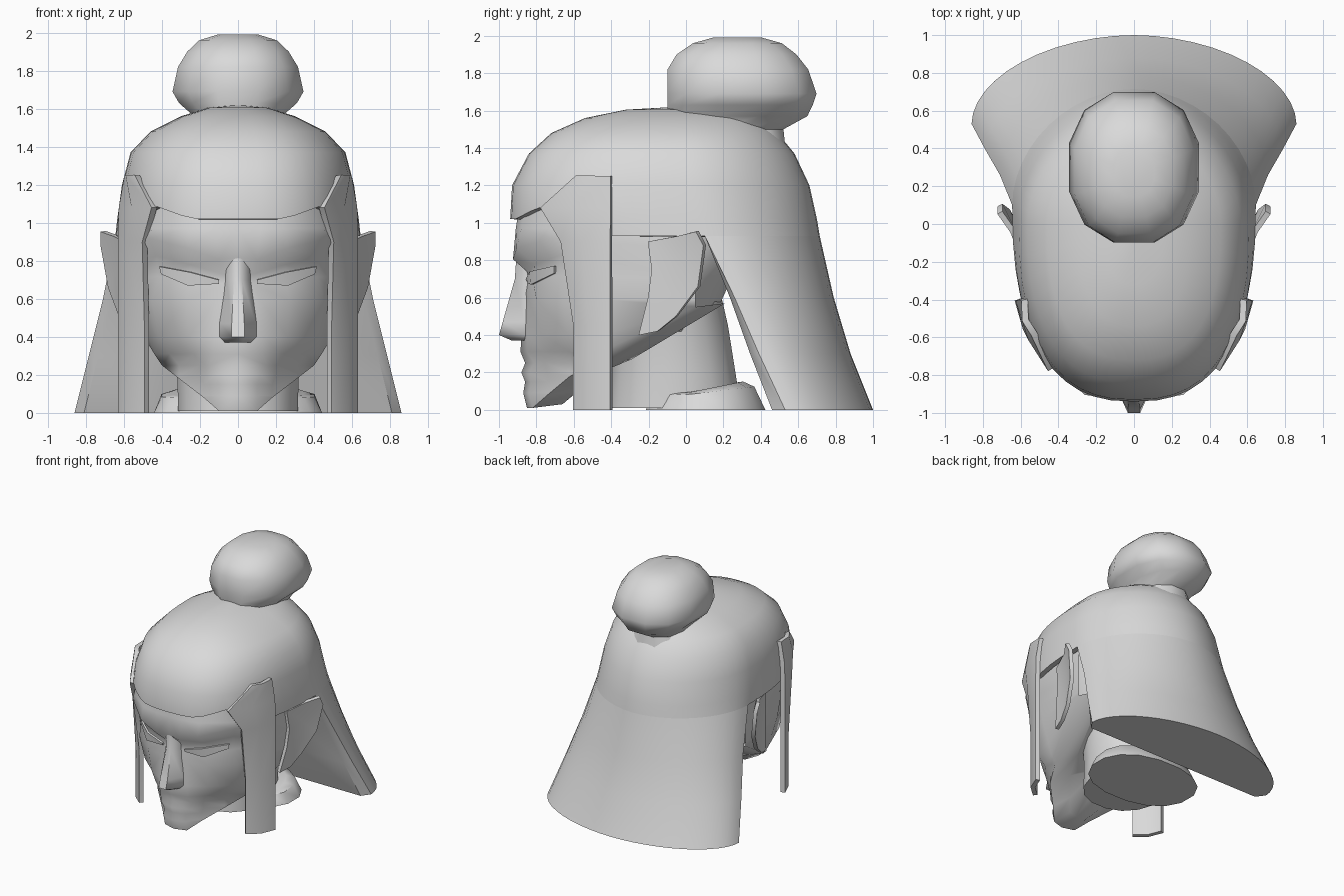
import bpy, bmesh, math

cube = bpy.data.objects.get("Cube")
if cube:
    bpy.data.objects.remove(cube, do_unlink=True)

clay = bpy.data.materials.new("plain_grey")
clay.use_nodes = True
grey = (0.7, 0.7, 0.7, 1)
clay.diffuse_color = grey
clay.node_tree.nodes["Principled BSDF"].inputs["Base Color"].default_value = grey
parts = []


def grid(name, rows, closed=False, caps=False, mirror=False, thick=0, offset=-1, keep=None):
    """Skin rows of points with quads, then add optional mirror and thickness."""
    bm = bmesh.new()
    verts = [[bm.verts.new(p) for p in row] for row in rows]
    count = len(rows[0])
    for i in range(len(rows) - 1):
        for j in range(count if closed else count - 1):
            if keep and not keep(i, j):
                continue
            k = (j + 1) % count
            bm.faces.new((verts[i][j], verts[i][k], verts[i + 1][k], verts[i + 1][j]))
    if caps:
        bm.faces.new(verts[0])
        bm.faces.new(verts[-1])
    loose = [v for v in bm.verts if not v.link_faces]
    bmesh.ops.delete(bm, geom=loose, context='VERTS')
    bmesh.ops.remove_doubles(bm, verts=bm.verts, dist=0.002)
    bmesh.ops.recalc_face_normals(bm, faces=bm.faces)
    mesh = bpy.data.meshes.new(name)
    bm.to_mesh(mesh)
    bm.free()
    obj = bpy.data.objects.new(name, mesh)
    bpy.context.collection.objects.link(obj)
    mesh.materials.append(clay)
    if thick:
        mod = obj.modifiers.new("thickness", 'SOLIDIFY')
        mod.thickness, mod.offset = thick, offset
    if mirror:
        mod = obj.modifiers.new("mirror", 'MIRROR')
        mod.merge_threshold = 0.002
    parts.append(obj)


def power(value, p):
    return math.copysign(abs(value) ** (2 / p), value)


def oval(z, rx, front, back, sides=16, p=2.2):
    """Horizontal rounded ring between a front and a back y."""
    mid, ry = (front + back) / 2, (back - front) / 2
    angles = [2 * math.pi * (i + 0.5) / sides for i in range(sides)]
    return [(rx * power(math.sin(a), p), mid - ry * power(math.cos(a), p), z) for a in angles]


def loft(name, rings, **options):
    grid(name, [oval(*r, **options) for r in rings], closed=True, caps=True)


# Hair levels: height, half width, front y, widest y, back y
crown_levels = [
    (1.62, 0.01, -0.05, 0, 0.05), (1.605, 0.16, -0.32, 0, 0.28),
    (1.56, 0.30, -0.54, 0, 0.4), (1.48, 0.46, -0.72, 0, 0.49),
    (1.37, 0.565, -0.84, 0, 0.58), (1.2, 0.61, -0.93, 0.02, 0.66),
    (1.02, 0.635, -0.94, 0.06, 0.7), (0.93, 0.645, -0.9, 0.1, 0.715),
]
curtain_levels = [
    crown_levels[-1], (0.6, 0.71, -0.9, 0.26, 0.79),
    (0.3, 0.785, -0.9, 0.39, 0.88), (0, 0.86, -0.9, 0.53, 1),
]
STEPS = 48


def hair_ring(z, w, front, mid, back):
    ring = []
    for i in range(STEPS):
        a = 2 * math.pi * i / STEPS
        c, s = math.cos(a), math.sin(a)
        p = 2.5 if c > 0 else 1.9
        depth = mid - front if c > 0 else back - mid
        x, y = w * power(s, p), mid - depth * power(c, p)
        # the hairline rises towards the temples
        lift = 0.07 * max(0, 1 - abs(y + 0.78) / 0.13) if z == 1.02 else 0
        ring.append((x, y, z + lift))
    return ring


def crown_face(i, j):
    turn = abs(j + 0.5 - STEPS / 2) / (STEPS / 2)   # 0 at the back, 1 at the front
    return i < 6 or turn < 0.72


grid("hair_crown", [hair_ring(*level) for level in crown_levels], closed=True,
     thick=0.04, keep=crown_face)

# Flared hair curtain behind the ears: solid, with a nearly flat front
curtain = []
for level in curtain_levels:
    z, w, front, mid, back = level
    tuck = 0.07 * (0.93 - z) / 0.93
    arc = hair_ring(*level)[STEPS // 4:3 * STEPS // 4 + 1]
    inner = [(x * (w - 0.05), mid - tuck, z) for x in (-1, -0.5, 0, 0.5, 1)]
    curtain.append(arc + inner)
grid("hair_curtain", curtain, closed=True, caps=True)

# Bun on the crown
loft("hair_bun", [
    (1.4, 0.26, -0.02, 0.54), (1.5, 0.21, -0.08, 0.53), (1.57, 0.25, -0.11, 0.66),
    (1.63, 0.32, -0.11, 0.69), (1.69, 0.355, -0.11, 0.71), (1.82, 0.325, -0.11, 0.665),
    (1.9, 0.275, -0.06, 0.6), (1.96, 0.21, 0.03, 0.52), (1.99, 0.11, 0.14, 0.41)],
    sides=12, p=2.3)

# Skull beneath the hair
loft("skull", [
    (0.42, 0.4, -0.6, 0.12), (0.7, 0.54, -0.55, 0.25), (1, 0.57, -0.7, 0.5),
    (1.3, 0.5, -0.7, 0.4), (1.5, 0.25, -0.45, 0.25)])

# Neck, with a collar flaring out at the base
loft("neck", [
    (0.01, 0.32, -0.42, 0.3), (0.2, 0.325, -0.4, 0.27),
    (0.45, 0.34, -0.4, 0.23), (0.8, 0.4, -0.4, 0.15)])
grid("collar", [
    [(x, y, z + max(0, 0.2 * y)) for x, y, z in oval(0.09, 0.35, -0.16, 0.31)],
    [(x, y, z + max(0, 0.12 * y)) for x, y, z in oval(0.08, 0.41, -0.18, 0.37)],
    oval(0, 0.45, -0.22, 0.43)], closed=True, caps=True)

# Face: half mask, rows of height, slant, middle y, then x and y outwards
face_rows = [
    (1.15, 0, -0.88, 0.12, -0.88, 0.26, -0.84, 0.42, -0.72, 0.54),
    (0.97, 0, -0.91, 0.12, -0.91, 0.26, -0.88, 0.45, -0.73, 0.55),
    (0.865, 1.2, -0.91, 0.1, -0.925, 0.26, -0.905, 0.47, -0.72, 0.55),
    (0.78, 1, -0.88, 0.08, -0.84, 0.25, -0.81, 0.43, -0.67, 0.55),
    (0.7, 0.4, -0.88, 0.08, -0.84, 0.25, -0.82, 0.42, -0.68, 0.55),
    (0.59, 0, -0.88, 0.12, -0.84, 0.27, -0.8, 0.45, -0.66, 0.53),
    (0.4, 0, -0.88, 0.13, -0.85, 0.26, -0.77, 0.42, -0.63, 0.47),
    (0.31, 0, -0.885, 0.13, -0.85, 0.23, -0.76, 0.36, -0.62, 0.44),
    (0.25, 0, -0.86, 0.15, -0.81, 0.2, -0.75, 0.31, -0.62, 0.4),
    (0.2, 0, -0.88, 0.12, -0.84, 0.2, -0.74, 0.31, -0.62, 0.4),
    (0.15, 0, -0.86, 0.1, -0.83, 0.18, -0.74, 0.31, -0.62, 0.4),
    (0.09, 0, -0.87, 0.1, -0.84, 0.18, -0.74, 0.31, -0.62, 0.4),
    (0.01, 0, -0.85, 0.1, -0.82, 0.18, -0.74, 0.31, -0.62, 0.4),
]
jaw = (0, 0, 0.08, 0.18, 0.25, 0.55)
slant = (-0.04, -0.05, 0, 0.045, 0.02, 0)
mask = []
for z, tilt, y0, x1, y1, x2, y2, x3, y3, x4 in face_rows:
    flat = [(0, y0), (x1, y1), (x2, y2), (x3, y3), (x4, -0.45), (0.585, 0.05)]
    mask.append([(x, y, max(z + tilt * s, low))
                 for (x, y), s, low in zip(flat, slant, jaw)])
mask.append([(x * 0.8, max(y + 0.16, -0.68), z + 0.02) for x, y, z in mask[-1]])
mask.append([(x * 0.5, -0.4, 0.25) for x, y, z in mask[-1]])
grid("face", mask, mirror=True)

# Nose: wedge with a narrow flat bridge, flaring at the nostrils
nose = []
for z, half, ridge in [(0.85, 0.07, -0.905), (0.7, 0.07, -0.915), (0.47, 0.11, -0.98),
                       (0.4, 0.11, -1), (0.37, 0.08, -0.93)]:
    side = [(half, -0.83), (half * 0.85, -0.865), (half * 0.3, ridge)]
    nose.append([(-x, y, z) for x, y in side] + [(x, y, z) for x, y in reversed(side)])
grid("nose", nose, closed=True, caps=True)

# Eyelids: slanted almond strips
grid("eyelid", [
    [(0.1, -0.85, 0.7), (0.1, -0.84, 0.68)], [(0.25, -0.83, 0.74), (0.26, -0.825, 0.67)],
    [(0.41, -0.7, 0.77), (0.4, -0.7, 0.73)]], mirror=True, thick=0.015, offset=0)

# Ears: swept back plates
grid("ear", [
    [(0.58, -0.2, 0.9), (0.64, -0.04, 0.93), (0.71, 0.06, 0.955)],
    [(0.59, -0.18, 0.75), (0.62, -0.04, 0.77), (0.71, 0.1, 0.88)],
    [(0.58, -0.2, 0.6), (0.61, -0.06, 0.6), (0.67, 0.07, 0.66)],
    [(0.55, -0.25, 0.4), (0.58, -0.15, 0.42), (0.61, -0.05, 0.5)]],
    mirror=True, thick=0.03, offset=0)

# Side locks hanging in front of the ears, merging into the hair at the top
lock = []
for z, xf, yf, xb in [(0, 0.48, -0.59, 0.615), (0.45, 0.48, -0.59, 0.615),
                      (0.9, 0.49, -0.66, 0.615), (1.08, 0.44, -0.77, 0.61),
                      (1.25, 0.53, -0.58, 0.58)]:
    lock.append([(xf, yf, z), ((xf + xb) / 2 + 0.02, (yf - 0.4) / 2 - 0.02, z), (xb, -0.4, z)])
grid("side_lock", lock, mirror=True, thick=0.035, offset=0)

# Bake modifiers, then shade
bpy.ops.object.select_all(action='DESELECT')
for obj in parts:
    obj.select_set(True)
bpy.context.view_layer.objects.active = parts[0]
bpy.ops.object.convert(target='MESH')
bpy.ops.object.shade_smooth_by_angle(angle=math.radians(50))
